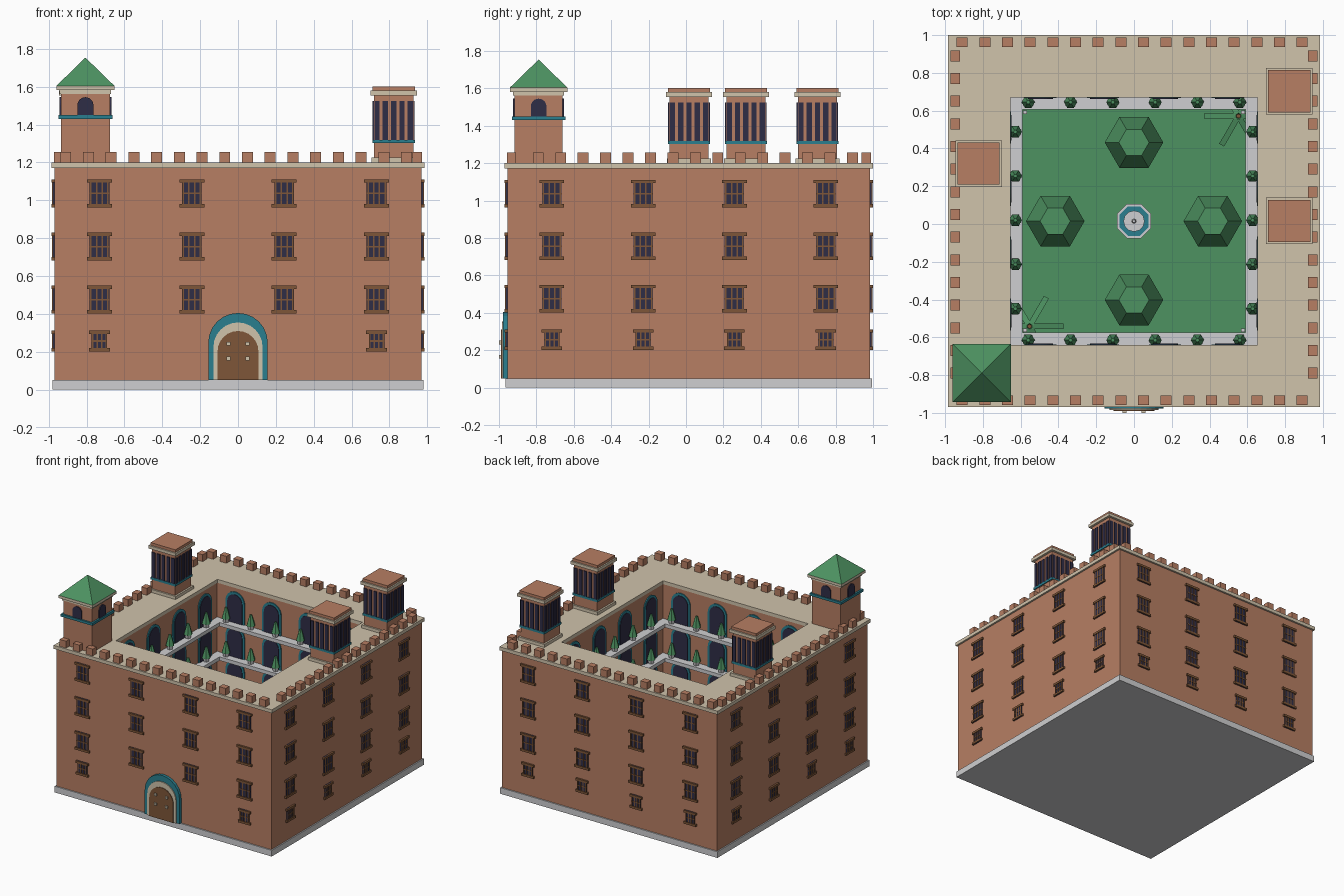
import bpy, bmesh, math
from mathutils import Matrix, Vector

if "Cube" in bpy.data.objects:
    bpy.data.objects.remove(bpy.data.objects["Cube"])

CY = 0.015  # building centre in y
T, R = Matrix.Translation, Matrix.Rotation


def material(name, r, g, b):
    m = bpy.data.materials.new(name)
    lin = [((c / 255 + 0.055) / 1.055) ** 2.4 for c in (r, g, b)]
    m.diffuse_color = (*lin, 1)
    m.use_nodes = True
    m.node_tree.nodes["Principled BSDF"].inputs["Base Color"].default_value = m.diffuse_color
    return m


BRICK = material("brick", 183, 126, 99)
BEIGE = material("beige stone", 208, 195, 171)
GREY = material("grey stone", 207, 207, 209)
GREEN = material("green", 77, 146, 97)
NAVY = material("dark opening", 47, 45, 70)
TEAL = material("teal", 42, 127, 143)
WOOD = material("wood", 126, 86, 56)


class Part:
    """Collects simple solids into one object."""

    def __init__(self, name, mat):
        self.name, self.mat, self.bm = name, mat, bmesh.new()

    def box(self, x0, x1, y0, y1, z0, z1, m=Matrix()):
        s = Matrix.Diagonal((x1 - x0, y1 - y0, z1 - z0, 1))
        c = T(((x0 + x1) / 2, (y0 + y1) / 2, (z0 + z1) / 2))
        bmesh.ops.create_cube(self.bm, size=1, matrix=m @ c @ s)

    def block(self, x, y, h, z0, z1):
        self.box(x - h, x + h, y - h, y + h, z0, z1)

    def cone(self, x, y, z0, z1, r0, r1, n, turn=0):
        bmesh.ops.create_cone(self.bm, cap_ends=True, segments=n, radius1=r0, radius2=r1,
                              depth=z1 - z0, matrix=T((x, y, (z0 + z1) / 2)) @ R(math.radians(turn), 4, 'Z'))

    def arch(self, half, z0, top, y0, y1, m=Matrix(), x=0, n=12):
        spring = top - half
        pts = [(x - half, z0), (x + half, z0)]
        pts += [(x + half * math.cos(math.pi * i / n), spring + half * math.sin(math.pi * i / n))
                for i in range(n + 1)]
        face = self.bm.faces.new([self.bm.verts.new(m @ Vector((u, y0, v))) for u, v in pts])
        ext = bmesh.ops.extrude_face_region(self.bm, geom=[face])
        verts = [e for e in ext["geom"] if isinstance(e, bmesh.types.BMVert)]
        bmesh.ops.translate(self.bm, verts=verts, vec=m.to_3x3() @ Vector((0, y1 - y0, 0)))

    def ring(self, o, i, z0, z1):
        """Square ring centred on the building axis."""
        loops = []
        for h, z in ((o, z0), (o, z1), (i, z1), (i, z0)):
            loops.append([self.bm.verts.new((sx * h, CY + sy * h, z))
                          for sx, sy in ((-1, -1), (1, -1), (1, 1), (-1, 1))])
        for a in range(4):
            p, q = loops[a], loops[(a + 1) % 4]
            for k in range(4):
                j = (k + 1) % 4
                self.bm.faces.new((p[k], p[j], q[j], q[k]))

    def done(self):
        bmesh.ops.recalc_face_normals(self.bm, faces=self.bm.faces)
        me = bpy.data.meshes.new(self.name)
        self.bm.to_mesh(me)
        self.bm.free()
        me.materials.append(self.mat)
        bpy.context.collection.objects.link(bpy.data.objects.new(self.name, me))


parts = {}


def part(name, mat):
    if name not in parts:
        parts[name] = Part(name, mat)
    return parts[name]


SIDES = [T((0, CY, 0)) @ R(k * math.pi / 2, 4, 'Z') for k in range(4)]

# Main building
part("plinth", GREY).box(-0.98, 0.98, CY - 0.98, CY + 0.98, 0, 0.05)
part("walls", BRICK).ring(0.97, 0.66, 0.05, 1.172)
part("roof_terrace", BEIGE).ring(0.985, 0.655, 1.172, 1.2)
part("lawn", GREEN).box(-0.66, 0.66, CY - 0.66, CY + 0.66, 0.05, 0.06)

# Battlements
merlons = part("battlements", BRICK)
for s in (-1, 1):
    for i in range(16):
        x, y = -0.91 + 0.12 * i, CY + s * 0.948
        merlons.box(x - 0.029, x + 0.029, y - 0.025, y + 0.025, 1.2, 1.256)
    for i in range(15):
        x, y = s * 0.947, -0.79 + 0.12 * i
        merlons.box(x - 0.025, x + 0.025, y - 0.029, y + 0.029, 1.2, 1.256)


# Outer windows: dark pane, header, sill and grille
def window(m, x, z0, z1, half):
    part("window_panes", NAVY).box(x - half, x + half, -0.978, -0.965, z0, z1, m)
    frame = part("window_frames", WOOD)
    for z in (z0, z1 - 0.018):
        frame.box(x - half - 0.014, x + half + 0.014, -0.985, -0.965, z, z + 0.018, m)
    for i in range(4):
        u = x + (i - 1.5) * half * 0.58
        frame.box(u - 0.004, u + 0.004, -0.982, -0.965, z0, z1, m)
    zc = (z0 + z1) / 2
    frame.box(x - half, x + half, -0.981, -0.965, zc - 0.004, zc + 0.004, m)


for k, m in enumerate(SIDES):
    for i in range(4):
        x = (i - 1.5) * 0.488
        for z in (0.402, 0.682, 0.963):
            window(m, x, z, z + 0.148, 0.052)
        if k or i in (0, 3):
            window(m, x, 0.202, 0.312, 0.041)

# Entrance: nested arches, door and studs
part("door_surround", TEAL).arch(0.157, 0.05, 0.405, -0.95, -0.978)
part("door_inner_arch", BEIGE).arch(0.13, 0.05, 0.355, -0.95, -0.985)
part("door", WOOD).arch(0.108, 0.05, 0.31, -0.95, -0.99)
for x in (-0.05, 0.05):
    for z in (0.165, 0.242):
        part("door_studs", BEIGE).box(x - 0.01, x + 0.01, -1.0, -0.98, z - 0.01, z + 0.01)

# Courtyard arcades and galleries
for z in (0.06, 0.33, 0.61, 0.89):
    for m in SIDES:
        for i in range(4):
            x = (i - 1.5) * 0.33
            part("arcade_trim", TEAL).arch(0.085, z, z + 0.25, -0.662, -0.652, m, x)
            part("arcade_openings", NAVY).arch(0.067, z, z + 0.23, -0.662, -0.648, m, x)
    if z > 0.1:
        part("galleries", GREY).ring(0.661, 0.59, z - 0.03, z)
        spots = [((i - 2.5) * 0.224, CY + s * 0.63) for s in (-1, 1) for i in range(6)]
        spots += [(s * 0.628, 0.02 + i * 0.234) for s in (-1, 1) for i in range(-2, 3)]
        for x, y in spots:
            part("planters", GREY).cone(x, y, z, z + 0.035, 0.022, 0.028, 6, 90)
            part("shrubs", GREEN).cone(x, y, z + 0.03, z + 0.115, 0.035, 0.01, 6, 90)
for sx in (-1, 1):
    for sy in (-1, 1):
        part("corner_posts", GREY).block(sx * 0.577, CY + sy * 0.577, 0.01, 0.05, 0.31)

# Courtyard trees
for x, y in ((0.417, 0), (-0.417, 0), (0, 0.417), (0, -0.417)):
    part("tree_trunks", WOOD).cone(x, y + CY, 0.05, 0.16, 0.025, 0.02, 6)
    part("tree_crowns", GREEN).cone(x, y + CY, 0.14, 0.34, 0.155, 0.08, 6, 90)

# Corner palms with drooping fronds
for s in (-1, 1):
    x, y = s * 0.553, CY + s * 0.557
    part("palm_trunks", WOOD).cone(x, y, 0.05, 0.26, 0.016, 0.012, 6)
    for i in range(6):
        m = T((x, y, 0.255)) @ R(i * math.pi / 3, 4, 'Z') @ R(0.3, 4, 'Y')
        part("palm_fronds", GREEN).box(0.012, 0.185, -0.015, 0.015, -0.006, 0.006, m)

# Fountain
part("fountain_basin", GREY).cone(0, CY, 0.05, 0.11, 0.098, 0.098, 8, 22.5)
part("fountain_water", TEAL).cone(0, CY, 0.06, 0.114, 0.084, 0.084, 8, 22.5)
part("fountain_column", GREY).cone(0, CY, 0.06, 0.18, 0.018, 0.014, 8)
part("fountain_bowl", GREY).cone(0, CY, 0.17, 0.2, 0.025, 0.056, 12)
part("fountain_spout", GREY).cone(0, CY, 0.19, 0.23, 0.014, 0.008, 8)

# Bell tower
tx, ty = -0.806, -0.788
part("bell_tower", BRICK).block(tx, ty, 0.129, 1.19, 1.585)
part("bell_tower_band", TEAL).block(tx, ty, 0.143, 1.43, 1.45)
part("bell_tower_cornice", BEIGE).block(tx, ty, 0.154, 1.582, 1.604)
part("bell_tower_cornice", BEIGE).block(tx, ty, 0.136, 1.562, 1.582)
part("bell_tower_roof", GREEN).cone(tx, ty, 1.604, 1.754, 0.154 * math.sqrt(2), 0, 4, 45)
for k in range(4):
    m = T((tx, ty, 0)) @ R(k * math.pi / 2, 4, 'Z')
    part("bell_tower_openings", NAVY).arch(0.042, 1.44, 1.545, -0.12, -0.137, m)

# Three roof pavilions with slit openings
for x, y in ((0.822, 0.703), (0.822, 0.016), (-0.823, 0.32)):
    part("pavilion_bases", BEIGE).block(x, y, 0.118, 1.195, 1.225)
    part("pavilion_bodies", BRICK).block(x, y, 0.104, 1.22, 1.56)
    part("pavilion_bands", TEAL).block(x, y, 0.112, 1.302, 1.32)
    part("pavilion_cornices", BEIGE).block(x, y, 0.123, 1.555, 1.58)
    part("pavilion_caps", BRICK).block(x, y, 0.112, 1.58, 1.602)
    for k in range(4):
        m = T((x, y, 0)) @ R(k * math.pi / 2, 4, 'Z')
        for i in range(-2, 3):
            u = i * 0.044
            part("pavilion_slits", NAVY).box(u - 0.014, u + 0.014, -0.111, -0.1, 1.32, 1.525, m)

for p in parts.values():
    p.done()
